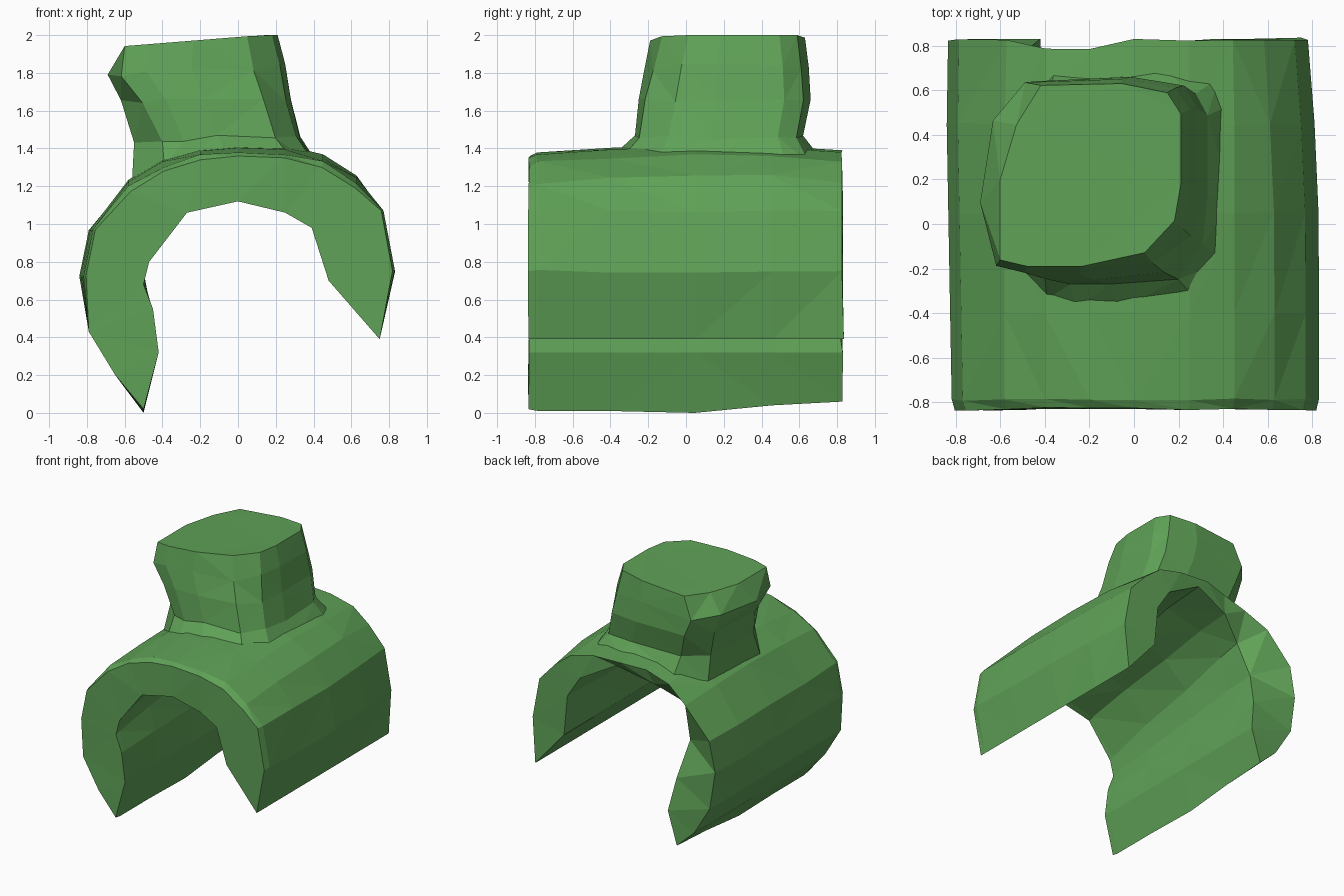
import bpy, bmesh, random
from mathutils import Vector

random.seed(4)
cube = bpy.data.objects.get("Cube")
if cube:
    bpy.data.objects.remove(cube, do_unlink=True)

green = bpy.data.materials.new("leaf_green")
green.use_nodes = True
colour = (0.115, 0.36, 0.095, 1)
green.diffuse_color = colour
green.node_tree.nodes["Principled BSDF"].inputs["Base Color"].default_value = colour


def loft(name, rings, cap_start, cap_end):
    """Skin closed rings of points with faceted triangles."""
    bm = bmesh.new()
    loops = [[bm.verts.new(p) for p in ring] for ring in rings]
    n = len(loops[0])
    for a, b in zip(loops, loops[1:]):
        for i in range(n):
            j = (i + 1) % n
            bm.faces.new((a[i], a[j], b[j], b[i]))
    if cap_start:
        bm.faces.new(loops[0])
    if cap_end:
        bm.faces.new(loops[-1])
    bmesh.ops.recalc_face_normals(bm, faces=bm.faces)
    bmesh.ops.triangulate(bm, faces=bm.faces)
    mesh = bpy.data.meshes.new(name)
    bm.to_mesh(mesh)
    bm.free()
    mesh.materials.append(green)
    obj = bpy.data.objects.new(name, mesh)
    bpy.context.collection.objects.link(obj)
    return obj


# Arch clamp: outer outline, then the inner outline at the front and at the back
outer = [(-.5, .01), (-.65, .2), (-.79, .43), (-.85, .73), (-.8, .97), (-.58, 1.23),
         (-.4, 1.34), (-.2, 1.4), (0, 1.42), (.25, 1.41), (.45, 1.36), (.63, 1.25),
         (.77, 1.07), (.83, .75), (.75, .39)]
inner_front = [(.48, .7), (.39, .98), (.25, 1.06), (0, 1.12), (-.27, 1.06),
               (-.47, .8), (-.5, .68), (-.45, .55), (-.42, .32)]
inner_back = [(.5, .68), (.47, 1.0), (.36, 1.17), (.06, 1.34), (-.24, 1.25),
              (-.44, 1.12), (-.52, .86), (-.47, .58), (-.42, .32)]
# The shoulder of the back opening slopes inwards
setback = [0, 0, 0, .03, .09, .19, .14, .04, 0]

# Each station: depth, blend towards the back outline, crown drop, lift of the tips
stations = [(-.83, 0, .06, .01), (-.79, .05, .035, 0), (-.4, .35, .01, 0),
            (.05, .6, 0, -.01), (.45, .9, 0, .03), (.83, 1, .03, .05)]
rings = []
for y, blend, drop, lift in stations:
    ring = []
    at_end = abs(y) > .8
    for x, z in outer:
        px, py, pz = x, y + random.uniform(-.008, .008), z
        if z > 1.2:
            pz -= drop
        elif z < .1:
            pz += lift
        if z > .5:
            px *= .985 if at_end else 1
            pz += 0 if at_end else random.uniform(-.01, .01)
            if x > .5:
                px -= .045 * max(y, 0)
            elif x < -.7:
                px += .018 * (1 - y)
        if blend == 1 and -.45 < x < -.15:
            py -= .05
        ring.append(Vector((px, py, pz)))
    for (fx, fz), (bx, bz), back in zip(inner_front, inner_back, setback):
        ring.append(Vector((fx + (bx - fx) * blend,
                            y - (back if blend == 1 else 0),
                            fz + (bz - fz) * blend)))
    rings.append(ring)
loft("arch_clamp", rings, True, True)

# Stubby neck: an uneven outline that twists from base to top, fitted to a box per level
base_outline = [(-.66, -.92), (-.4, -1), (0, -1), (.7, -.95), (.95, -.6), (1, -.1),
                (1, .7), (.88, .92), (.35, 1), (-.6, .95), (-.95, .6), (-1, -.55)]
top_outline = [(-1, -.93), (-.7, -1), (-.1, -1), (.6, -.85), (.93, -.5), (1, -.1),
               (1, .67), (.85, .9), (.35, 1), (-.55, .98), (-.82, .55), (-1, -.05)]


def neck_ring(blend, x0, x1, y0, y1, height):
    ring = []
    for low, high in zip(base_outline, top_outline):
        u, v = Vector(low).lerp(Vector(high), blend)
        x = (x0 + x1 + u * (x1 - x0)) / 2
        y = (y0 + y1 + v * (y1 - y0)) / 2
        ring.append(Vector((x, y, height(x))))
    return ring


neck = [
    neck_ring(0, -.56, .44, -.38, .7, lambda x: 1.37 - .4 * x * x),
    neck_ring(0, -.55, .33, -.27, .62, lambda x: 1.46 - .03 * abs(x)),
    neck_ring(.25, -.62, .28, -.25, .66, lambda x: 1.65),
    neck_ring(.55, -.69, .25, -.22, .65, lambda x: 1.82 + .05 * x),
    neck_ring(1, -.6, .21, -.19, .63, lambda x: min(2, 1.99 + .08 * x)),
]
for ring in neck[1:4]:
    for p in ring:
        p.z += random.uniform(-.015, .015)
loft("neck", neck, False, True)
